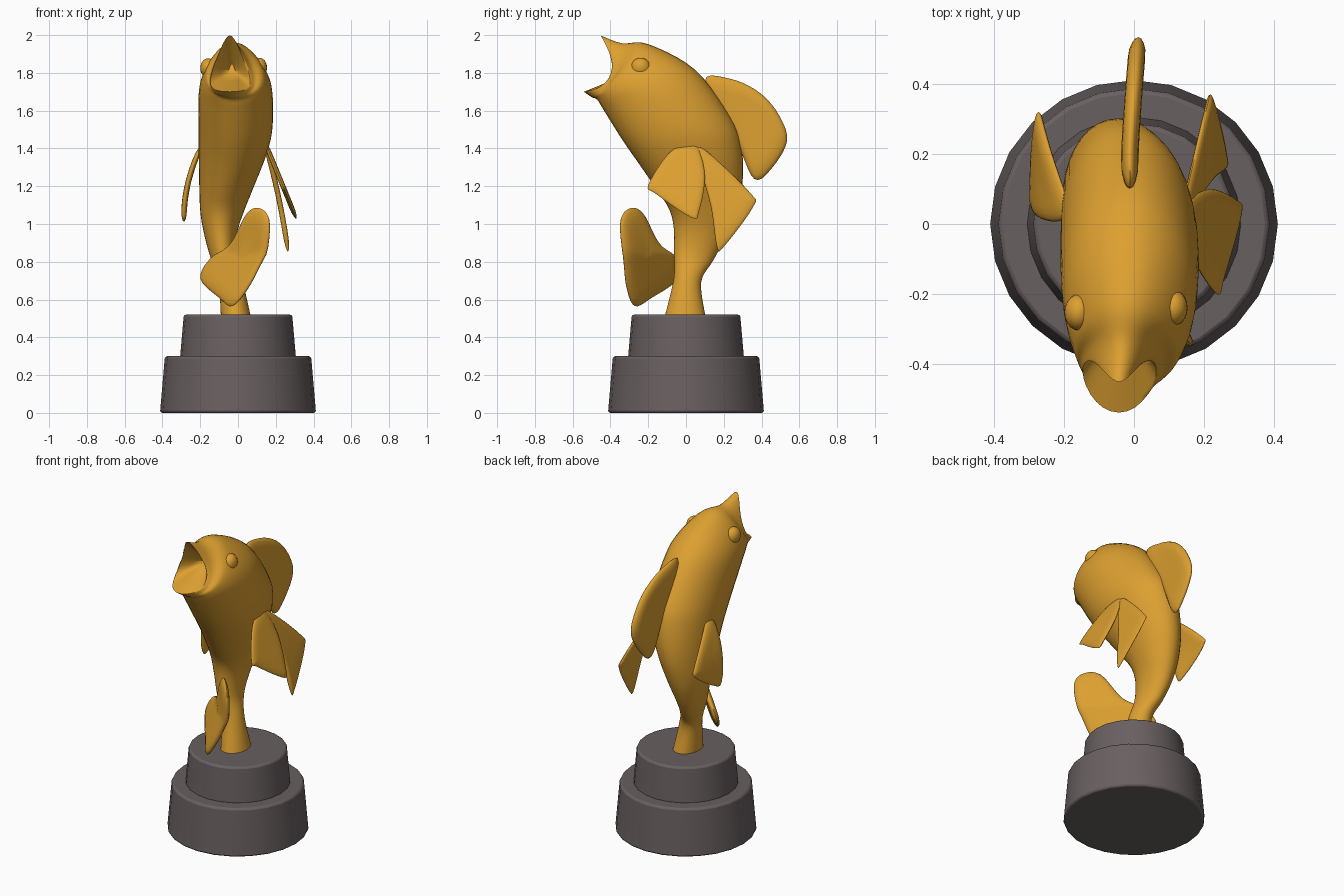
import bpy, bmesh, math
from mathutils import Vector

if "Cube" in bpy.data.objects:
    bpy.data.objects.remove(bpy.data.objects["Cube"])


def material(name, rgb):
    m = bpy.data.materials.new(name)
    m.diffuse_color = (*rgb, 1)
    m.use_nodes = True
    m.node_tree.nodes["Principled BSDF"].inputs["Base Color"].default_value = m.diffuse_color
    return m


gold = material("gold", (0.72, 0.35, 0.03))
stone = material("dark grey", (0.14, 0.115, 0.118))


def smooth(ob, mat, angle):
    ob.data.materials.append(mat)
    bpy.ops.object.select_all(action='DESELECT')
    ob.select_set(True)
    bpy.context.view_layer.objects.active = ob
    bpy.ops.object.shade_smooth_by_angle(angle=math.radians(angle))


def loft(name, rings, mat, angle=60):
    """Skin closed rings of equal length and cap both ends."""
    bm = bmesh.new()
    vs = [[bm.verts.new(p) for p in r] for r in rings]
    n = len(vs[0])
    for a, b in zip(vs, vs[1:]):
        for i in range(n):
            j = (i + 1) % n
            bm.faces.new((a[i], a[j], b[j], b[i]))
    bm.faces.new(vs[0])
    bm.faces.new(vs[-1])
    bmesh.ops.recalc_face_normals(bm, faces=bm.faces)
    me = bpy.data.meshes.new(name)
    bm.to_mesh(me)
    bm.free()
    ob = bpy.data.objects.new(name, me)
    bpy.context.collection.objects.link(ob)
    smooth(ob, mat, angle)
    return ob


def spline(pts, steps, closed=False):
    """Catmull-Rom through points of any dimension."""
    n = len(pts)
    get = lambda i: pts[i % n] if closed else pts[max(0, min(n - 1, i))]
    out = []
    for i in range(n if closed else n - 1):
        p = [get(i + k) for k in (-1, 0, 1, 2)]
        for s in range(steps):
            t = s / steps
            out.append([0.5 * (2 * b + (c - a) * t + (2 * a - 5 * b + 4 * c - d) * t * t
                               + (3 * b - a - 3 * c + d) * t ** 3) for a, b, c, d in zip(*p)])
    if not closed:
        out.append(list(pts[-1]))
    return out


# Plinth: two tapered tiers with softened rims
for name, r1, r2, z, h in (("lower_base", .413, .387, 0, .30), ("upper_base", .307, .287, .29, .23)):
    bpy.ops.mesh.primitive_cone_add(vertices=24, radius1=r1, radius2=r2, depth=h, location=(0, 0, z + h / 2))
    ob = bpy.context.object
    ob.name = name
    bev = ob.modifiers.new("rim", 'BEVEL')
    bev.width, bev.segments = .012, 2
    smooth(ob, stone, 35)

# Body sections: belly y, z | back y, z | centre x | half width
body = [
    (-.115, .50, .105, .50, -.01, .08),
    (-.065, .71, .08, .69, -.04, .064),
    (-.063, .85, .14, .80, -.08, .066),
    (-.065, .98, .20, .91, -.093, .086),
    (-.09, 1.08, .255, 1.04, -.085, .114),
    (-.16, 1.19, .298, 1.21, -.06, .145),
    (-.25, 1.32, .295, 1.40, -.03, .178),
    (-.34, 1.45, .24, 1.56, -.014, .196),
    (-.44, 1.61, .05, 1.815, -.013, .193),
    (-.47, 1.658, -.20, 1.952, -.018, .155),
    (-.50, 1.672, -.34, 1.957, -.032, .117),
    (-.54, 1.70, -.452, 1.998, -.043, .097),
]
STEPS, SIDES = 5, 36
rings = []
for n, (by, bz, ty, tz, cx, hw) in enumerate(spline(body, STEPS)):
    w = max(0, (n / STEPS - 8) / 3)          # head: pull mouth corners back, narrow the beak
    ring = []
    for i in range(SIDES):
        a = math.tau * i / SIDES
        c, s = math.cos(a), math.sin(a)
        ring.append(Vector((cx + hw * s * (1 - .4 * w * c),
                            (by + ty) / 2 + c * (ty - by) / 2 + .10 * w * w * s * s,
                            (bz + tz) / 2 + c * (tz - bz) / 2 - .055 * w * w * s * s)))
    rings.append(ring)
# Mouth cavity: shrink the rim towards the throat
rim, throat = rings[-1], Vector((-.03, -.27, 1.81))
for f in (.95, .8, .5, .2):
    rings.append([throat + (p - throat) * f for p in rim])
loft("fish_body", rings, gold)

# Eyes
for name, loc in (("left_eye", (-.158, -.253, 1.825)), ("right_eye", (.112, -.24, 1.828))):
    bpy.ops.mesh.primitive_uv_sphere_add(segments=20, ring_count=12, radius=.052, location=loc)
    bpy.context.object.name = name
    bpy.context.object.scale.x = .8
    smooth(bpy.context.object, gold, 60)


def fin(name, outline, x_at, thick, normal=(1, 0, 0)):
    """Rounded-edge blade: side outline (y, z) with x given by a rule."""
    pts = spline(outline, 5, True)
    cy, cz = (sum(p[k] for p in pts) / len(pts) for k in (0, 1))
    nrm = Vector(normal).normalized()
    rings = []
    for k in range(13):
        a = math.pi * k / 12
        s, t = max(.03, math.sin(a) ** .6), math.cos(a)
        t = math.copysign(min(1, abs(t) * 1.3), t)
        ring = []
        for y, z in pts:
            y, z = cy + (y - cy) * s, cz + (z - cz) * s
            ring.append(Vector((x_at(y, z), y, z)) + nrm * t * thick / 2)
        rings.append(ring)
    loft(name, rings, gold)


# Fins
fin("dorsal_fin",
    [(.10, 1.755), (.24, 1.767), (.39, 1.695), (.49, 1.58), (.535, 1.44), (.45, 1.29), (.36, 1.24), (.27, 1.43)],
    lambda y, z: -.012 + .09 * max(0, y - .2) ** 1.2, .05)
fin("right_front_fin",
    [(-.01, 1.42), (-.10, 1.365), (-.20, 1.205), (-.16, 1.16), (.03, 1.033), (.07, 1.07), (.10, 1.25), (.06, 1.41)],
    lambda y, z: .152 + .41 * (1.41 - z), .026, (1, 0, .4))
fin("right_rear_fin",
    [(.02, 1.415), (.11, 1.385), (.34, 1.165), (.355, 1.09), (.20, .88), (.163, .88), (.13, 1.10), (.06, 1.33)],
    lambda y, z: .145 + .29 * (1.42 - z) - .14 * max(0, 1.42 - z) ** 2, .028)
fin("left_fin",
    [(.02, 1.41), (.10, 1.39), (.295, 1.21), (.30, 1.15), (.12, 1.033), (.05, 1.035), (.01, 1.27)],
    lambda y, z: -.19 - .5 * (1.42 - z) + .65 * (1.42 - z) ** 2, .03)
fin("tail_fin",
    [(-.31, 1.077), (-.235, 1.065), (-.145, .90), (-.05, .82), (-.04, .71), (-.18, .61), (-.27, .565),
     (-.312, .66), (-.328, .80), (-.347, 1.0)],
    lambda y, z: -y - .18 + .42 * min(0, z - .85), .042, (1, 1, 0))
